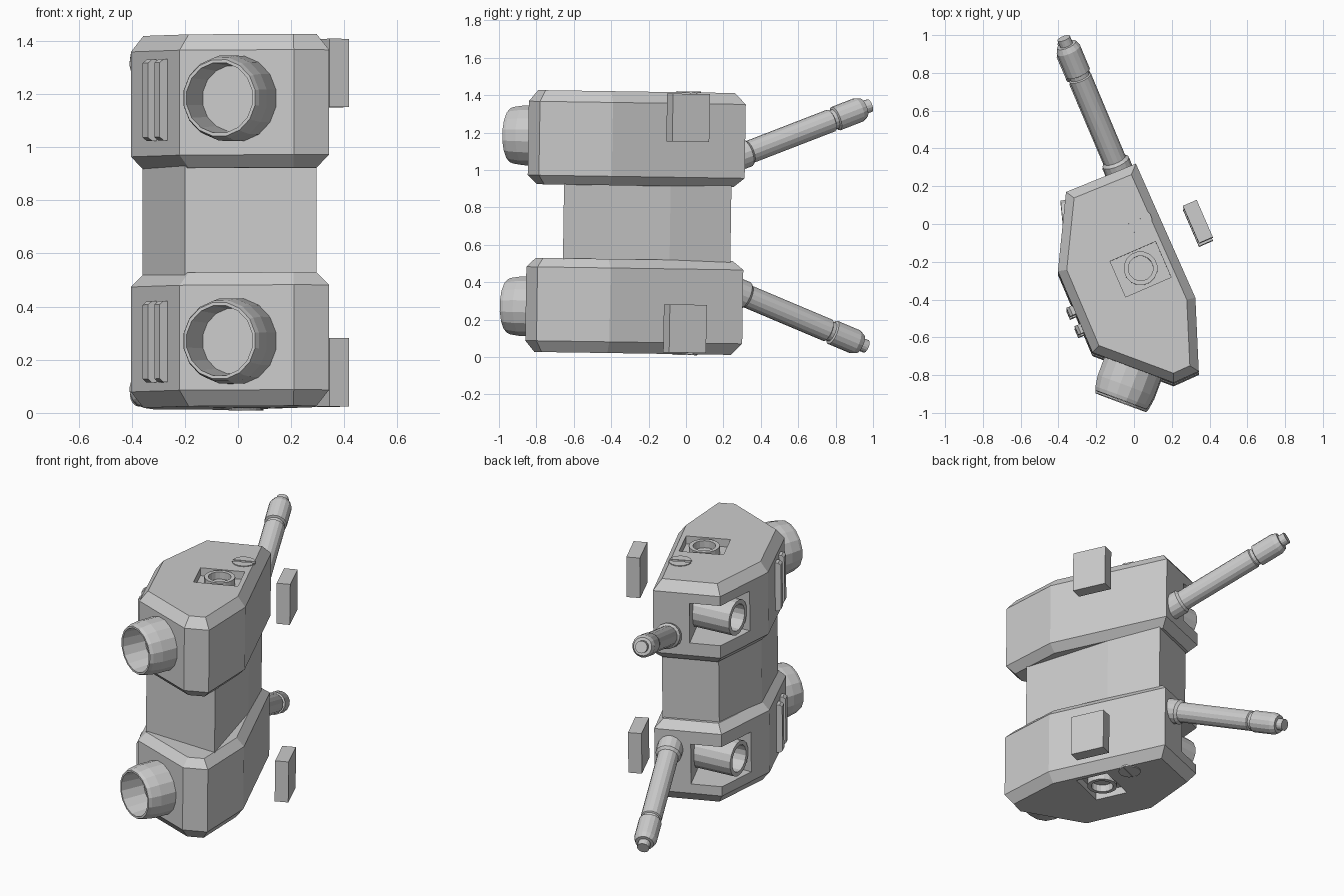
import bpy, bmesh, math
from mathutils import Vector, Matrix

if "Cube" in bpy.data.objects:
    bpy.data.objects.remove(bpy.data.objects["Cube"])

# whole model leans very slightly, and is mirrored about its mid height
LEAN = Matrix.Translation((0, 0, 0.715)) @ Matrix.Rotation(-0.015, 4, 'X')
YAW = math.radians(23.5)


def loft(name, rings, s=1):
    """Skin a stack of equal rings, cap both ends; s=-1 mirrors in z."""
    bm = bmesh.new()
    vs = [[bm.verts.new((p[0], p[1], p[2] * s)) for p in r] for r in rings]
    n = len(rings[0])
    for a, b in zip(vs, vs[1:]):
        for i in range(n):
            j = (i + 1) % n
            bm.faces.new((a[i], a[j], b[j], b[i]))
    bm.faces.new(vs[0])
    bm.faces.new(vs[-1])
    bmesh.ops.recalc_face_normals(bm, faces=bm.faces)
    me = bpy.data.meshes.new(name)
    bm.to_mesh(me)
    bm.free()
    ob = bpy.data.objects.new(name, me)
    ob.matrix_world = LEAN
    bpy.context.collection.objects.link(ob)
    return ob


def lathe(name, profile, start, axis, s=1, n=16):
    """Profile of (distance along axis, radius)."""
    q = Vector(axis).to_track_quat('Z', 'Y')
    rings = []
    for d, r in profile:
        rings.append([Vector(start) + q @ Vector((r * math.cos(t), r * math.sin(t), d))
                      for t in (2 * math.pi * (i + 0.5) / n for i in range(n))])
    return loft(name, rings, s)


def ring(pts, z):
    return [(x, y, z) for x, y in pts]


def rect(cx, cy, w, l, yaw):
    m = Matrix.Rotation(yaw, 2)
    return [tuple(Vector((cx, cy)) + m @ Vector((a * w / 2, b * l / 2)))
            for a, b in ((-1, -1), (1, -1), (1, 1), (-1, 1))]


def inset(pts, d):
    """Offset a counter-clockwise outline inward."""
    out = []
    for i, p in enumerate(pts):
        p, a, b = Vector(p), Vector(pts[i - 1]), Vector(pts[(i + 1) % len(pts)])
        u, v = (p - a).normalized(), (b - p).normalized()
        n1, n2 = Vector((-u.y, u.x)), Vector((-v.y, v.x))
        m = (n1 + n2).normalized()
        out.append(tuple(p + m * d / m.dot(n1)))
    return out


def cut(ob, cutter):
    cutter.hide_render = True
    cutter.display_type = 'WIRE'
    mod = ob.modifiers.new("cut", 'BOOLEAN')
    mod.operation, mod.object, mod.solver = 'DIFFERENCE', cutter, 'EXACT'


POD = [(0.01, 0.31), (-0.36, 0.16), (-0.403, -0.26), (-0.22, -0.69),
       (0.21, -0.85), (0.343, -0.79), (0.325, -0.40)]
CORE = [(0.0, 0.24), (-0.31, 0.11), (-0.36, -0.25), (-0.2, -0.64),
        (0.295, -0.655), (0.135, -0.085)]
NOTCH = [(-0.245, 0.35), (-0.05, -0.08), (-0.6, -0.11), (-0.6, 0.4)]

# central core
loft("core", [ring(CORE, -0.22), ring(CORE, 0.22)])

for s, tag in ((1, "upper"), (-1, "lower")):
    # chamfered pod with a square top recess, screw slot and rear corner notch
    inner = inset(POD, 0.046)
    pod = loft(tag + "_pod", [ring(inner, 0.197), ring(POD, 0.245),
                              ring(POD, 0.64), ring(inner, 0.70)], s)
    recess = rect(0.035, -0.25, 0.262, 0.206, YAW)
    cut(pod, loft(tag + "_recess_cutter", [ring(recess, 0.65), ring(recess, 0.8)], s))
    cut(pod, loft(tag + "_notch_cutter", [ring(NOTCH, 0.325), ring(NOTCH, 0.58)], s))

    # round socket inside the recess
    lathe(tag + "_socket", [(0, 0.09), (0.06, 0.09), (0.06, 0.066), (0.015, 0.066)],
          (0.035, -0.245, 0.64), (0, 0, 1), s)

    # slotted screw head
    screw = lathe(tag + "_screw", [(0, 0.067), (0.035, 0.067)],
                  (0.03, 0.005, 0.67), (0, 0, 1), s)
    slot = rect(0.03, 0.005, 0.2, 0.02, YAW)
    cut(screw, loft(tag + "_slot_cutter", [ring(slot, 0.701), ring(slot, 0.8)], s))

    # open cup on the front face
    lathe(tag + "_front_cup", [(-0.04, 0.163), (0.10, 0.163), (0.16, 0.154), (0.18, 0.146),
                               (0.18, 0.134), (0.03, 0.125)],
          (-0.007, -0.77, 0.457), (-0.35, -0.94, 0), s)

    # tube lying in the rear notch
    lathe(tag + "_notch_tube", [(0, 0.108), (0.335, 0.108), (0.335, 0.082), (0.18, 0.082)],
          (-0.045, 0.045, 0.452), (-1, -0.1, 0), s)

    # barrel pointing backwards and outwards
    lathe(tag + "_barrel", [(-0.05, 0.076), (0.06, 0.076), (0.075, 0.062), (0.575, 0.062),
                            (0.58, 0.054), (0.60, 0.054), (0.605, 0.067), (0.745, 0.067),
                            (0.775, 0.054), (0.776, 0.036), (0.815, 0.036)],
          (-0.075, 0.27, 0.36), (-0.30, 0.71, 0.287), s)

    # two upright ribs on the front left face
    for i, (x, y) in enumerate(((-0.328, -0.467), (-0.284, -0.564))):
        rib, tip = (rect(x + o * 0.92, y + o * 0.39, w, 0.05, YAW)
                    for o, w in ((0, 0.045), (0.008, 0.029)))
        loft(f"{tag}_rib_{i + 1}", [ring(tip, 0.302), ring(rib, 0.315),
                                    ring(rib, 0.595), ring(tip, 0.608)], s)

    # detached side block
    block = rect(0.338, 0.003, 0.08, 0.215, YAW)
    loft(tag + "_side_block", [ring(block, 0.435), ring(block, 0.692)], s)
